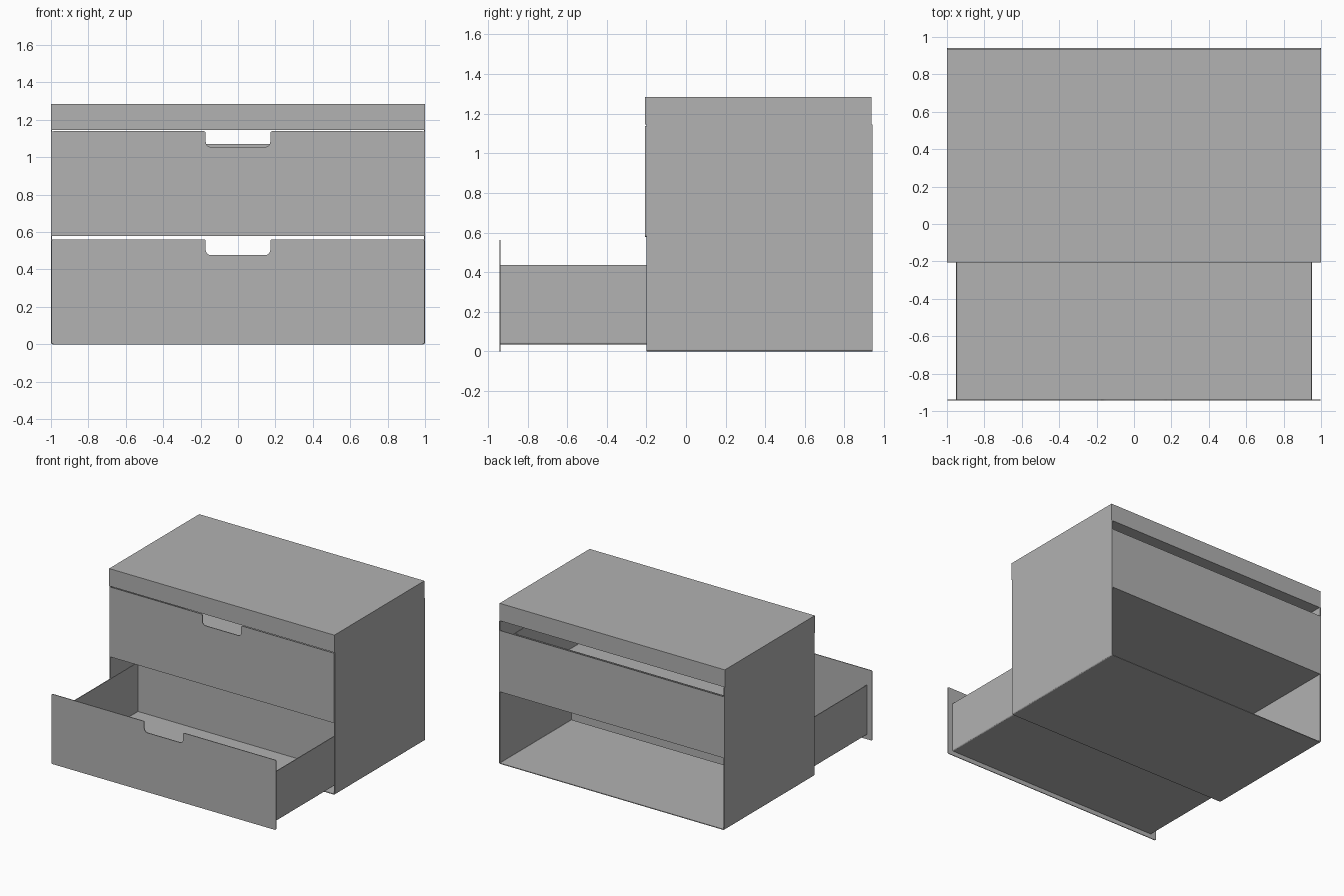
import bpy, bmesh
from math import cos, sin, pi
from mathutils import Vector

cube = bpy.data.objects.get("Cube")
if cube:
    bpy.data.objects.remove(cube)

# Single painted-metal grey
grey = bpy.data.materials.new("plain grey")
grey.use_nodes = True
GREY = (0.445, 0.445, 0.445, 1)
grey.diffuse_color = GREY
grey.node_tree.nodes["Principled BSDF"].inputs["Base Color"].default_value = GREY

T = 0.006          # sheet thickness
W = 1.0            # half width of the cabinet
FRONT, BACK = -0.2, 0.942
TOP_LOW, TOP_HIGH = 1.145, 1.285
SHELF = 0.578      # underside of the shelf


def rounded(corners, steps=5):
    """Turn (x, z, radius) right-angle corners into an outline with arcs."""
    out = []
    for i, (x, z, r) in enumerate(corners):
        p = Vector((x, z))
        if not r:
            out.append(p)
            continue
        a = (Vector(corners[i - 1][:2]) - p).normalized()
        b = (Vector(corners[(i + 1) % len(corners)][:2]) - p).normalized()
        centre = p + r * (a + b)
        for k in range(steps + 1):
            t = k / steps * pi / 2
            out.append(centre - r * (b * cos(t) + a * sin(t)))
    return out


def prism(name, corners, y0, y1):
    """Extrude an x-z outline from y0 to y1."""
    bm = bmesh.new()
    face = bm.faces.new([bm.verts.new((p.x, y0, p.y)) for p in rounded(corners)])
    ext = bmesh.ops.extrude_face_region(bm, geom=[face])
    verts = [v for v in ext["geom"] if isinstance(v, bmesh.types.BMVert)]
    bmesh.ops.translate(bm, verts=verts, vec=(0, y1 - y0, 0))
    bmesh.ops.recalc_face_normals(bm, faces=bm.faces)
    mesh = bpy.data.meshes.new(name)
    bm.to_mesh(mesh)
    bm.free()
    mesh.materials.append(grey)
    obj = bpy.data.objects.new(name, mesh)
    bpy.context.collection.objects.link(obj)
    return obj


def box(name, half, z0, z1, y0, y1):
    return prism(name, [(-half, z0, 0), (half, z0, 0), (half, z1, 0), (-half, z1, 0)], y0, y1)


def trough(name, half, z0, z1, y0, y1, r=0.01):
    """Bent sheet: a floor with two side walls."""
    i, s = half - T, r - T
    return prism(name, [(-half, z1, 0), (-half, z0, r), (half, z0, r), (half, z1, 0),
                        (i, z1, 0), (i, z0 + T, s), (-i, z0 + T, s), (-i, z1, 0)], y0, y1)


def drawer(name, y, z):
    """Drawer whose front plate has its outer bottom edge at y, z."""
    h, top, grip, low = 0.997, z + 0.561, 0.173, z + 0.476
    # Front plate with the finger notch in its top edge
    prism(name + "_front", [(-h, z, 0.01), (h, z, 0.01), (h, top, 0.01),
                            (grip, top, 0.01), (grip, low, 0.03),
                            (-grip, low, 0.03), (-grip, top, 0.01),
                            (-h, top, 0.01)], y, y + T)
    # Bent tray and its back wall
    trough(name + "_tray", 0.953, z + 0.035, z + 0.435, y + T, y + 1.033)
    box(name + "_back", 0.953 - T, z + 0.035 + T, z + 0.435, y + 1.027, y + 1.033)


# Cabinet shell, shelf, back panel and thick top
trough("cabinet_shell", W, 0, TOP_LOW, FRONT, BACK)
box("cabinet_shelf", W - T, SHELF, SHELF + T, FRONT, BACK - T)
box("cabinet_back_panel", W - T, SHELF, 1.07, BACK - T, BACK)
box("cabinet_top", W, TOP_LOW, TOP_HIGH, FRONT - T, BACK - T)

# Closed upper drawer and pulled-out lower drawer
drawer("upper_drawer", FRONT - T, SHELF)
drawer("lower_drawer", -0.943, 0)
